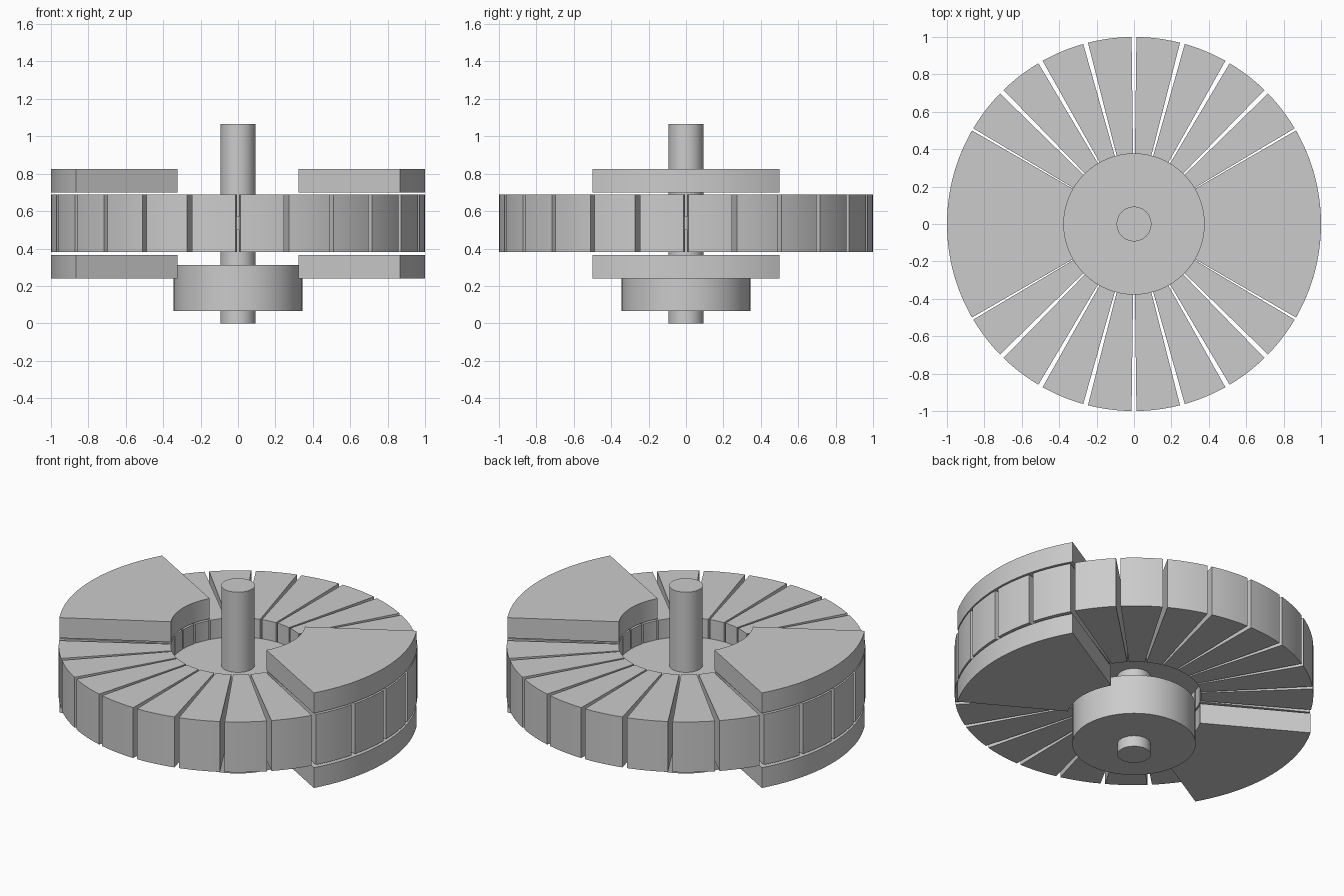
import bpy, math

if "Cube" in bpy.data.objects:
    bpy.data.objects.remove(bpy.data.objects["Cube"])

gray = bpy.data.materials.new("steel_gray")
gray.diffuse_color = (0.6, 0.6, 0.6, 1)
gray.use_nodes = True
gray.node_tree.nodes["Principled BSDF"].inputs["Base Color"].default_value = gray.diffuse_color


def finish(name, verts, faces):
    mesh = bpy.data.meshes.new(name)
    mesh.from_pydata(verts, [], faces)
    mesh.materials.append(gray)
    obj = bpy.data.objects.new(name, mesh)
    bpy.context.collection.objects.link(obj)
    bpy.ops.object.select_all(action='DESELECT')
    obj.select_set(True)
    bpy.context.view_layer.objects.active = obj
    bpy.ops.object.shade_smooth_by_angle(angle=math.radians(25))


def sector(name, r0, r1, z0, z1, mid, width, steps):
    """Solid ring sector centred on angle mid (degrees)."""
    angles = [math.radians(mid - width / 2 + width * i / steps) for i in range(steps + 1)]
    outline = [(r1 * math.cos(a), r1 * math.sin(a)) for a in angles]
    outline += [(r0 * math.cos(a), r0 * math.sin(a)) for a in reversed(angles)]
    prism(name, outline, z0, z1)


def prism(name, outline, z0, z1):
    n = len(outline)
    verts = [(x, y, z) for z in (z0, z1) for x, y in outline]
    faces = [tuple(reversed(range(n))), tuple(range(n, 2 * n))]
    faces += [(i, (i + 1) % n, n + (i + 1) % n, n + i) for i in range(n)]
    finish(name, verts, faces)


def disc(name, r, z0, z1, n=72):
    prism(name, [(r * math.cos(2 * math.pi * i / n), r * math.sin(2 * math.pi * i / n))
                 for i in range(n)], z0, z1)


# Ring of 24 separated segments
for k in range(24):
    sector(f"rotor_segment_{k + 1}", 0.375, 1.0, 0.38, 0.69, 7.5 + 15 * k, 13.5, 6)

# Opposed pole plates above and below the ring
for side, mid in (("right", 0), ("left", 180)):
    sector(f"upper_pole_{side}", 0.375, 1.0, 0.70, 0.825, mid, 60, 20)
    sector(f"lower_pole_{side}", 0.375, 1.0, 0.24, 0.365, mid, 60, 20)

# Central web, shaft and lower drum
disc("hub_disc", 0.377, 0.50, 0.572)
disc("shaft", 0.093, 0.0, 1.065, 48)
disc("lower_drum", 0.344, 0.067, 0.313)
